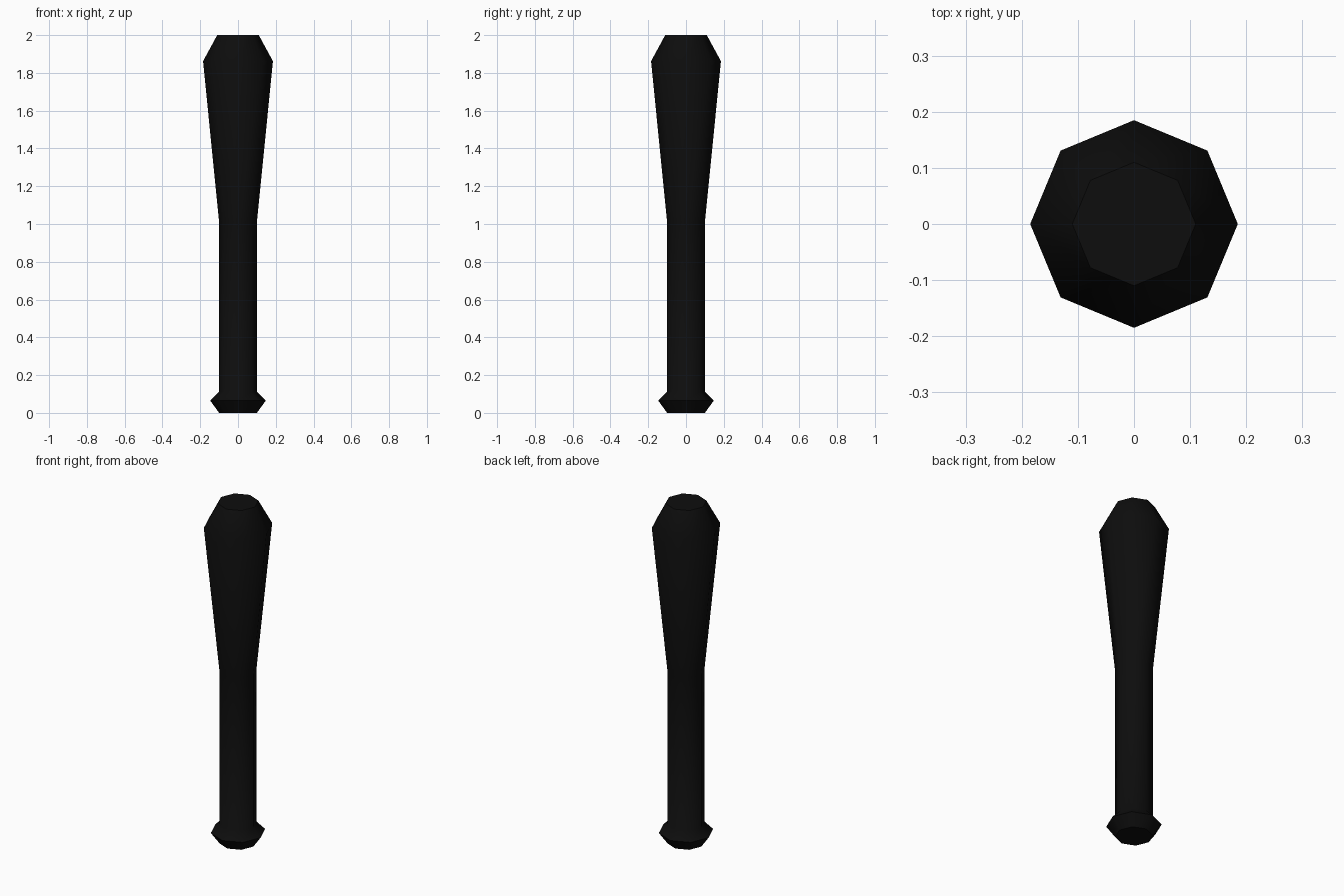
import bpy, bmesh, math

if "Cube" in bpy.data.objects:
    bpy.data.objects.remove(bpy.data.objects["Cube"])

SIDES = 8

black = bpy.data.materials.new("matte_black")
black.diffuse_color = (0.004, 0.004, 0.004, 1)
black.use_nodes = True
black.node_tree.nodes["Principled BSDF"].inputs["Base Color"].default_value = black.diffuse_color


def lathe(name, profile):
    """Closed eight-sided solid from (radius, height) rings."""
    bm = bmesh.new()
    rings = []
    for r, z in profile:
        rings.append([bm.verts.new((r * math.cos(2 * math.pi * i / SIDES),
                                    r * math.sin(2 * math.pi * i / SIDES), z))
                      for i in range(SIDES)])
    for a, b in zip(rings, rings[1:]):
        for i in range(SIDES):
            j = (i + 1) % SIDES
            bm.faces.new((a[i], a[j], b[j], b[i]))
    bm.faces.new(rings[0][::-1])
    bm.faces.new(rings[-1])
    mesh = bpy.data.meshes.new(name)
    bm.to_mesh(mesh)
    bm.free()
    mesh.materials.append(black)
    obj = bpy.data.objects.new(name, mesh)
    bpy.context.collection.objects.link(obj)
    # Smooth round the sides, crisp at the end caps
    bpy.ops.object.select_all(action='DESELECT')
    obj.select_set(True)
    bpy.context.view_layer.objects.active = obj
    bpy.ops.object.shade_smooth_by_angle(angle=math.radians(50))
    return obj


# Bat: knob, straight handle, flared barrel, chamfered tip
lathe("bat", [
    (0.10, 0.0), (0.147, 0.065), (0.10, 0.113),
    (0.10, 1.01), (0.185, 1.862), (0.11, 2.0),
])
